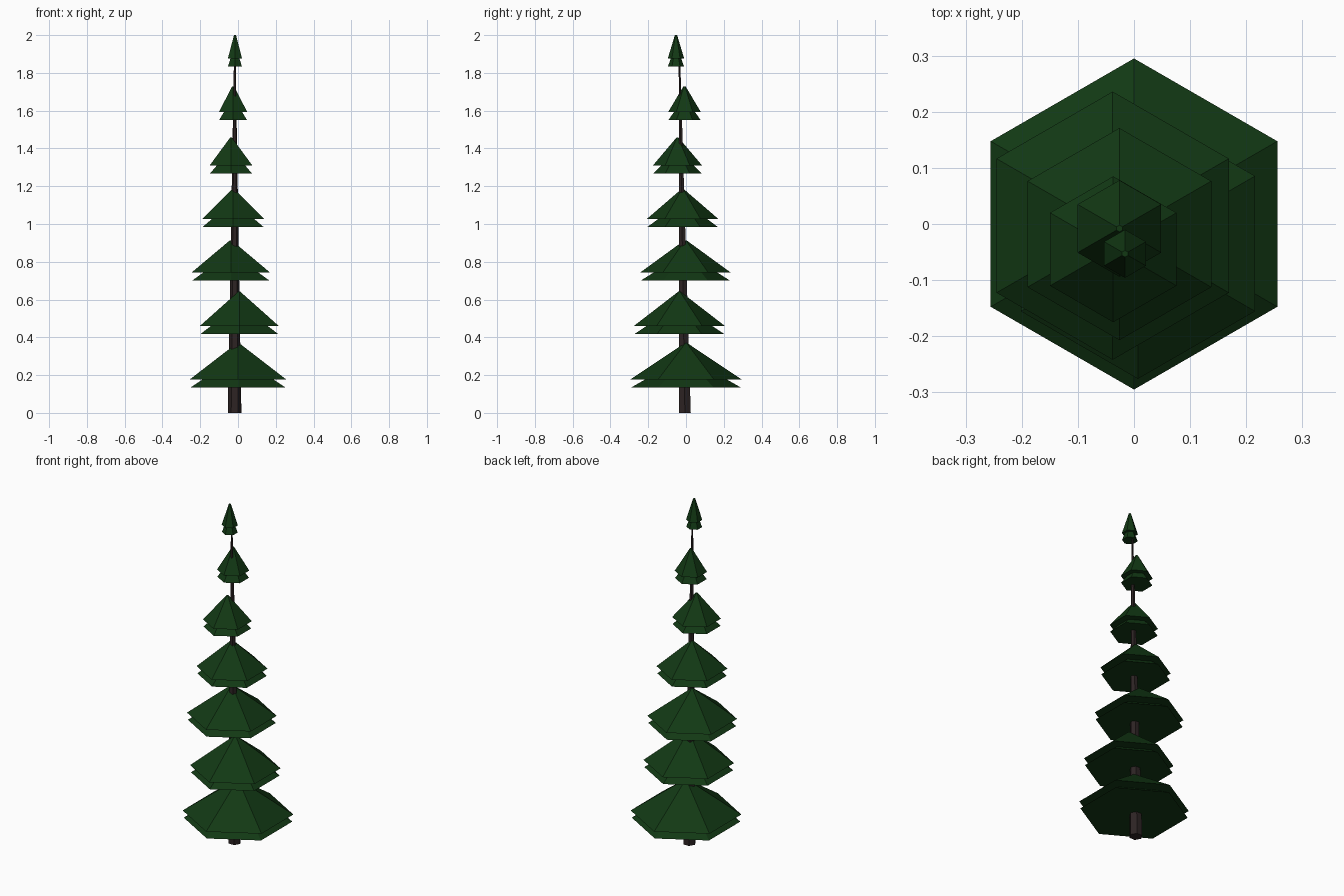
import bpy, bmesh, math
from mathutils import Vector

if "Cube" in bpy.data.objects:
    bpy.data.objects.remove(bpy.data.objects["Cube"])


def material(name, color):
    m = bpy.data.materials.new(name)
    m.diffuse_color = (*color, 1)
    m.use_nodes = True
    m.node_tree.nodes["Principled BSDF"].inputs["Base Color"].default_value = m.diffuse_color
    return m


GREEN = material("dark pine green", (0.006, 0.040, 0.007))
BARK = material("dark bark", (0.026, 0.017, 0.017))


def hex_taper(name, bottom, r_bottom, top, r_top, start, mat):
    """Closed six-sided taper between two centre points."""
    bm = bmesh.new()
    rings = []
    for centre, r in ((bottom, r_bottom), (top, r_top)):
        ring = []
        for i in range(6):
            a = start + i * math.pi / 3
            ring.append(bm.verts.new(Vector(centre) + Vector((r * math.cos(a), r * math.sin(a), 0))))
        rings.append(ring)
    low, high = rings
    for i in range(6):
        j = (i + 1) % 6
        bm.faces.new((low[i], low[j], high[j], high[i]))
    bm.faces.new(low[::-1])
    bm.faces.new(high)
    mesh = bpy.data.meshes.new(name)
    bm.to_mesh(mesh)
    bm.free()
    mesh.materials.append(mat)
    ob = bpy.data.objects.new(name, mesh)
    bpy.context.collection.objects.link(ob)
    return ob


# Trunk: slim, slightly leaning taper with corners along x
hex_taper("trunk", (-0.018, -0.006, 0), 0.036, (-0.017, -0.035, 1.9), 0.004, 0, BARK)

# Branch tiers: centre x, centre y, radius (bottom to top)
TIERS = [
    (0.000, 0.000, 0.295),
    (0.007, -0.035, 0.241),
    (-0.038, -0.003, 0.239),
    (-0.026, -0.018, 0.189),
    (-0.037, -0.045, 0.130),
    (-0.026, -0.008, 0.086),
    (-0.016, -0.053, 0.043),
]
for n, (x, y, r) in enumerate(TIERS):
    apex = 0.37 + n * 1.63 / 6
    base = 0.177 + n * 1.70 / 6
    height = apex - base
    hex_taper(f"upper_branches_{n + 1}", (x, y, base), r, (x, y, apex), 0.006, math.pi / 2, GREEN)
    # Lower skirt peeking out beneath the upper cone
    skirt = base - 0.042
    hex_taper(f"lower_branches_{n + 1}", (x, y, skirt), r * 0.98,
              (x, y, skirt + height * 0.85), 0.005, math.pi / 2, GREEN)
